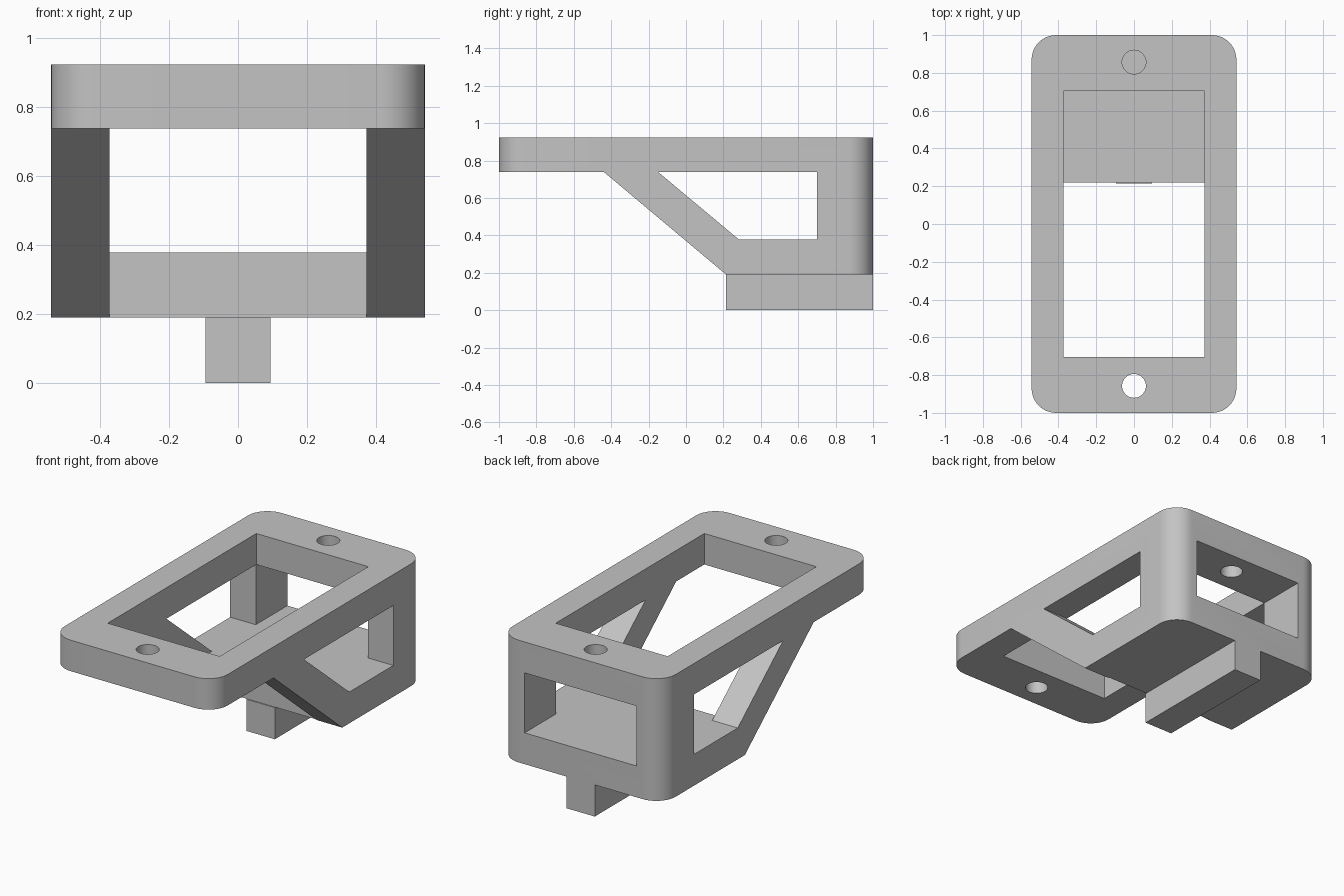
import bpy, bmesh, math
from mathutils import Vector

old = bpy.data.objects.get("Cube")
if old:
    bpy.data.objects.remove(old, do_unlink=True)

# Key heights and widths
BASE, FLOOR, UNDER, TOP = 0.19, 0.378, 0.738, 0.924
HALF_W, WELL_W, RADIUS = 0.542, 0.372, 0.13

grey = bpy.data.materials.new("plain grey")
grey.use_nodes = True
colour = (0.55, 0.55, 0.55, 1)
grey.diffuse_color = colour
grey.node_tree.nodes["Principled BSDF"].inputs["Base Color"].default_value = colour


def prism(name, points, offset):
    """Extrude a closed outline of 3D points along an offset."""
    bm = bmesh.new()
    face = bm.faces.new([bm.verts.new(p) for p in points])
    new = bmesh.ops.extrude_face_region(bm, geom=[face])["geom"]
    moved = [v for v in new if isinstance(v, bmesh.types.BMVert)]
    bmesh.ops.translate(bm, verts=moved, vec=Vector(offset))
    bmesh.ops.recalc_face_normals(bm, faces=bm.faces)
    mesh = bpy.data.meshes.new(name)
    bm.to_mesh(mesh)
    bm.free()
    mesh.materials.append(grey)
    obj = bpy.data.objects.new(name, mesh)
    bpy.context.collection.objects.link(obj)
    return obj


def side_prism(name, profile, half_width):
    """Extrude a side (y, z) profile symmetrically across x."""
    return prism(name, [(-half_width, y, z) for y, z in profile], (2 * half_width, 0, 0))


def arc(cx, cy, r, start, sweep, steps):
    return [(cx + r * math.cos(start + sweep * i / steps),
             cy + r * math.sin(start + sweep * i / steps)) for i in range(steps + 1)]


# Rounded block that becomes the frame
outline = []
for k, (sx, sy) in enumerate([(1, 1), (-1, 1), (-1, -1), (1, -1)]):
    outline += arc(sx * (HALF_W - RADIUS), sy * (1 - RADIUS), RADIUS,
                   k * math.pi / 2, math.pi / 2, 12)
frame = prism("bracket_frame", [(x, y, BASE) for x, y in outline], (0, 0, TOP - BASE))

# Space under the overhang, bounded by the sloping struts
cutters = [side_prism("overhang_cutter",
                      [(-1.2, 0.1), (-1.2, UNDER), (-0.438, UNDER), (0.215, BASE), (0.322, 0.1)], 1)]
# Side windows
cutters.append(side_prism("side_window_cutter",
                          [(-0.148, UNDER), (0.70, UNDER), (0.70, FLOOR), (0.283, FLOOR)], 1))
# Central well joined to the rear window
cutters.append(side_prism("well_cutter",
                          [(-0.705, 0.1), (0.221, 0.1), (0.221, FLOOR), (1.2, FLOOR),
                           (1.2, UNDER), (0.705, UNDER), (0.705, 1.1), (-0.705, 1.1)], WELL_W))
# Screw holes through the top ring
for y in (-0.857, 0.857):
    ring = arc(0, y, 0.063, 0, math.tau, 40)[:-1]
    cutters.append(prism("hole_cutter", [(px, py, 0.6) for px, py in ring], (0, 0, 0.5)))

for cutter in cutters:
    mod = frame.modifiers.new("cut", "BOOLEAN")
    mod.operation = "DIFFERENCE"
    mod.solver = "EXACT"
    mod.object = cutter

# Bake the cuts and remove the cutters
bpy.context.view_layer.update()
baked = bpy.data.meshes.new_from_object(
    frame.evaluated_get(bpy.context.evaluated_depsgraph_get()))
frame.modifiers.clear()
frame.data = baked
for cutter in cutters:
    bpy.data.objects.remove(cutter, do_unlink=True)

# Mounting rail under the floor
side_prism("mounting_rail", [(0.215, 0), (1, 0), (1, BASE), (0.215, BASE)], 0.094)

bpy.ops.object.select_all(action="DESELECT")
frame.select_set(True)
bpy.context.view_layer.objects.active = frame
bpy.ops.object.shade_smooth_by_angle(angle=math.radians(30))
